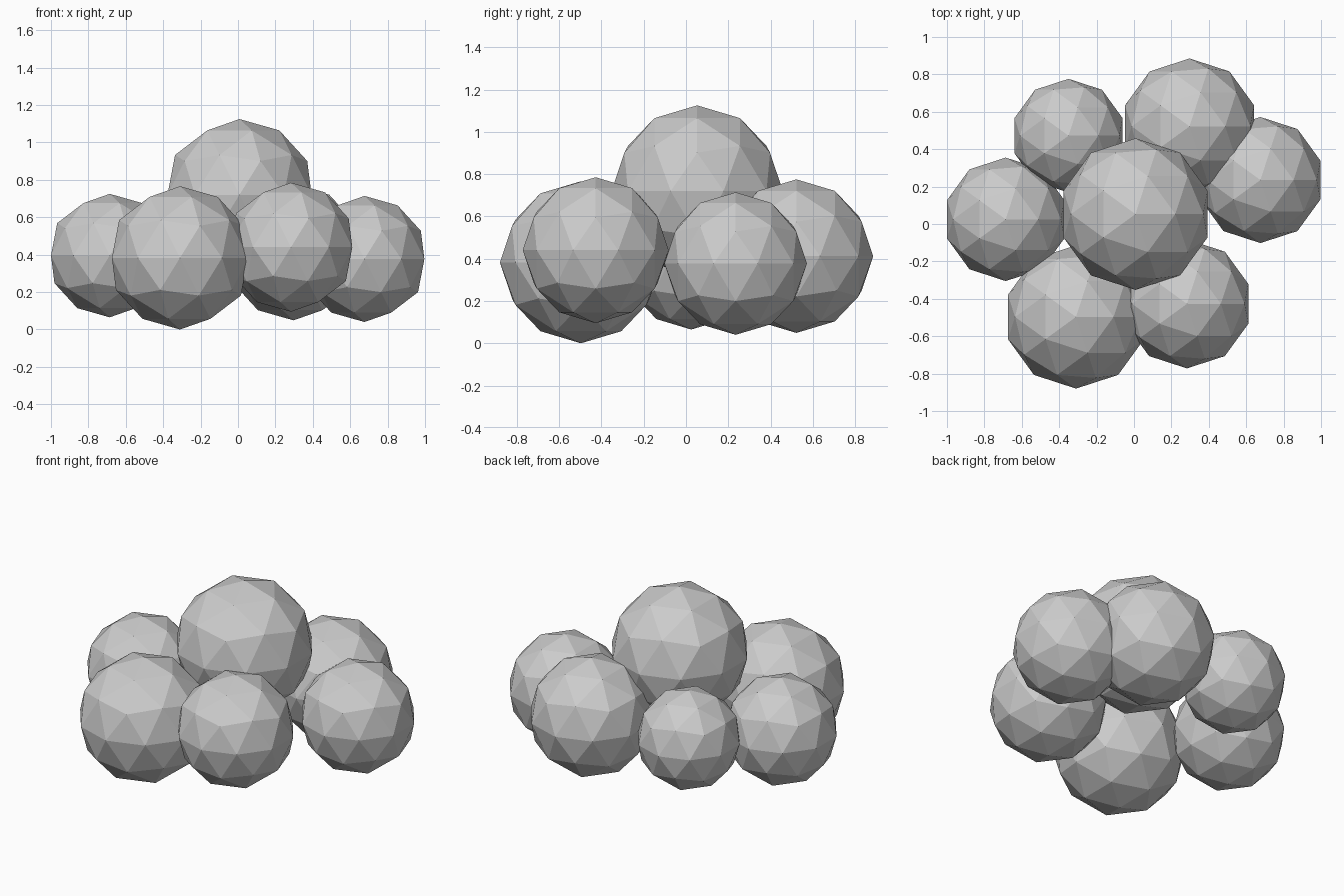
import bpy

if "Cube" in bpy.data.objects:
    bpy.data.objects.remove(bpy.data.objects["Cube"])


def puff(name, x, y, z, r):
    """One flat-shaded low-poly ball of the cluster."""
    bpy.ops.mesh.primitive_ico_sphere_add(subdivisions=2, radius=r, location=(x, y, z))
    ob = bpy.context.object
    ob.name = name
    ob.data.name = name
    return ob


# Large crown ball on top
puff("crown_ball", 0.008, 0.053, 0.72, 0.405)

# Ring of six balls around the base
puff("front_left_ball", -0.31, -0.497, 0.383, 0.383)
puff("front_right_ball", 0.283, -0.427, 0.44, 0.345)
puff("right_ball", 0.676, 0.235, 0.377, 0.337)
puff("back_right_ball", 0.297, 0.522, 0.412, 0.363)
puff("back_left_ball", -0.35, 0.472, 0.42, 0.304)
puff("left_ball", -0.686, 0.025, 0.395, 0.33)
